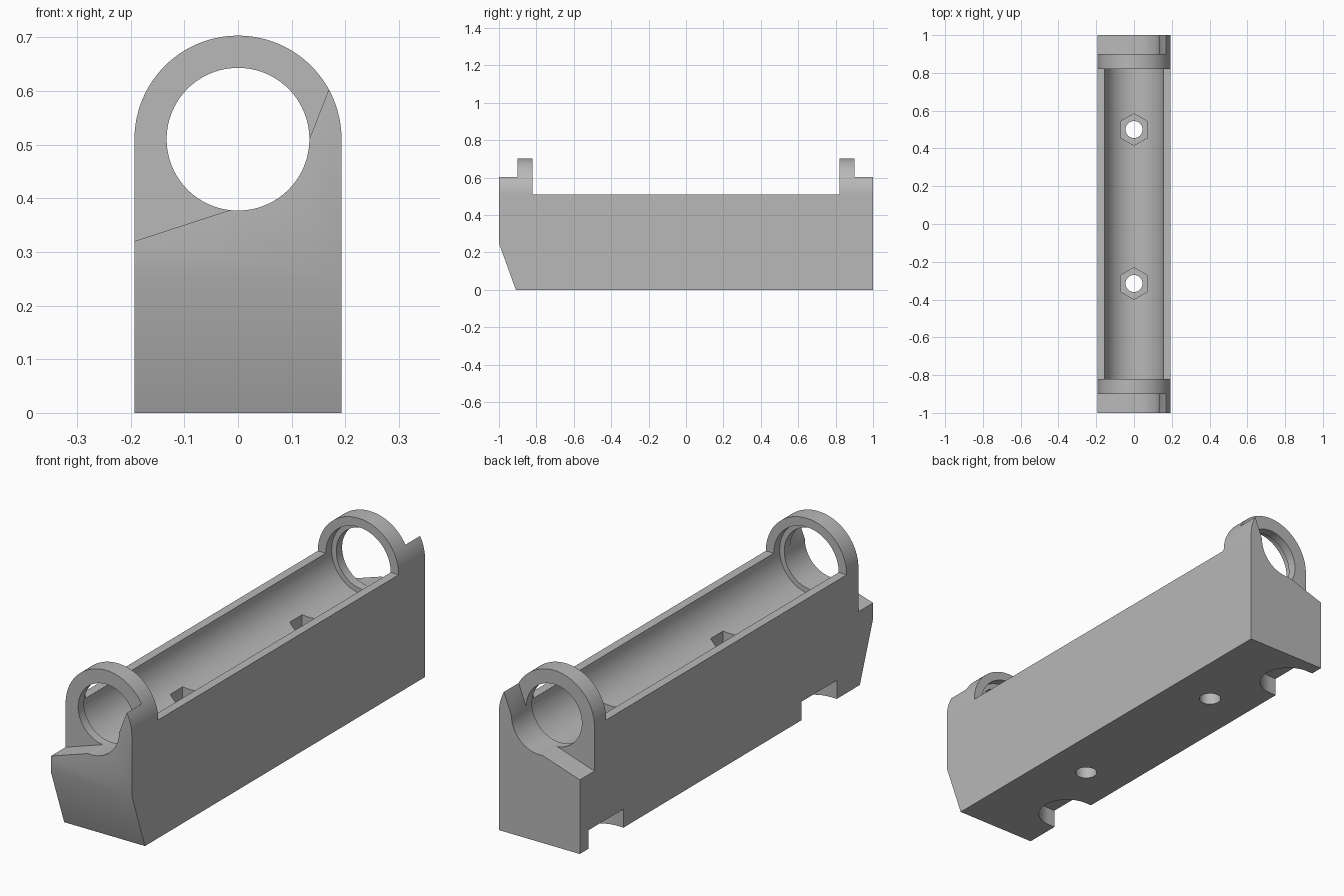
import bpy, bmesh
from math import cos, sin, pi, radians

cube = bpy.data.objects.get("Cube")
if cube:
    bpy.data.objects.remove(cube, do_unlink=True)

grey = bpy.data.materials.new("plain grey")
grey.use_nodes = True
COLOUR = (0.48, 0.48, 0.48, 1)
grey.diffuse_color = COLOUR
grey.node_tree.nodes["Principled BSDF"].inputs["Base Color"].default_value = COLOUR

HALF, AXIS_Z, BORE, TROUGH = 0.193, 0.51, 0.133, 0.155
RING_IN, RING_OUT = 0.82, 0.9


def arc(cx, cy, r, start=0, end=360, n=96):
    """Points on an arc; a full circle leaves out the repeated last point."""
    count = n if end - start == 360 else n + 1
    angles = [radians(start + (end - start) * i / n) for i in range(count)]
    return [(cx + r * cos(a), cy + r * sin(a)) for a in angles]


def prism(name, points, axis, lo, hi):
    """Extrude a flat outline along one axis."""
    place = {"x": lambda p, d: (d, p[0], p[1]),
             "y": lambda p, d: (p[0], d, p[1]),
             "z": lambda p, d: (p[0], p[1], d)}[axis]
    bm = bmesh.new()
    a = [bm.verts.new(place(p, lo)) for p in points]
    b = [bm.verts.new(place(p, hi)) for p in points]
    bm.faces.new(a)
    bm.faces.new(b[::-1])
    for i in range(len(a)):
        j = (i + 1) % len(a)
        bm.faces.new((a[i], b[i], b[j], a[j]))
    bmesh.ops.recalc_face_normals(bm, faces=bm.faces)
    mesh = bpy.data.meshes.new(name)
    bm.to_mesh(mesh)
    bm.free()
    mesh.materials.append(grey)
    obj = bpy.data.objects.new(name, mesh)
    bpy.context.collection.objects.link(obj)
    return obj


# Main block with the rounded top
outline = [(-HALF, 0), (HALF, 0)] + arc(0, AXIS_Z, HALF, 0, 180)
body = prism("cradle_body", outline, "y", -1, 1)
cutters = []


def cut(*args):
    obj = prism(*args)
    obj.hide_render = True
    cutters.append(obj)


# Open top between the two rings
cut("open_top", [(-0.3, AXIS_Z), (0.3, AXIS_Z), (0.3, 0.9), (-0.3, 0.9)],
    "y", -RING_IN, RING_IN)

# Sloping cutaway outside each ring
slope = [(-0.3, 0.285), (-0.015, 0.378), (0, AXIS_Z), (BORE, AXIS_Z),
         (0.25, 0.81), (0.25, 0.9), (-0.3, 0.9)]
cut("front_cutaway", slope, "y", -1.1, -RING_OUT)
cut("back_cutaway", slope, "y", RING_OUT, 1.1)

# Trough with a shallow seat in each ring, and the bore through the ends
cut("trough", arc(0, AXIS_Z, TROUGH), "y", -0.86, 0.86)
cut("bore", arc(0, AXIS_Z, BORE), "y", -1.1, 1.1)

# Sloped lower front
cut("front_chamfer", [(-1, 0.25), (-0.892, -0.05), (-1.1, -0.05), (-1.1, 0.25)],
    "x", -0.3, 0.3)

# Bolt holes with hexagonal nut pockets
for y in (0.5, -0.315):
    cut("bolt_hole", arc(0, y, 0.045, n=48), "z", -0.1, 0.4)
    cut("nut_pocket", arc(0, y, 0.084, 30, 390, 6), "z", 0.25, 0.5)

# Round-ended notches under the right edge
for y in (0.822, -0.633):
    cut("edge_notch", [(-0.3, y - 0.12)] + arc(-0.163, y, 0.12, -90, 90, 48)
        + [(-0.3, y + 0.12)], "z", -0.1, 0.08)

bpy.context.view_layer.objects.active = body
for cutter in cutters:
    mod = body.modifiers.new(cutter.name, "BOOLEAN")
    mod.operation = "DIFFERENCE"
    mod.solver = "EXACT"
    mod.object = cutter
    bpy.ops.object.modifier_apply(modifier=mod.name)
    bpy.data.objects.remove(cutter, do_unlink=True)

bpy.ops.object.select_all(action="DESELECT")
body.select_set(True)
bpy.ops.object.shade_smooth_by_angle(angle=radians(25))
